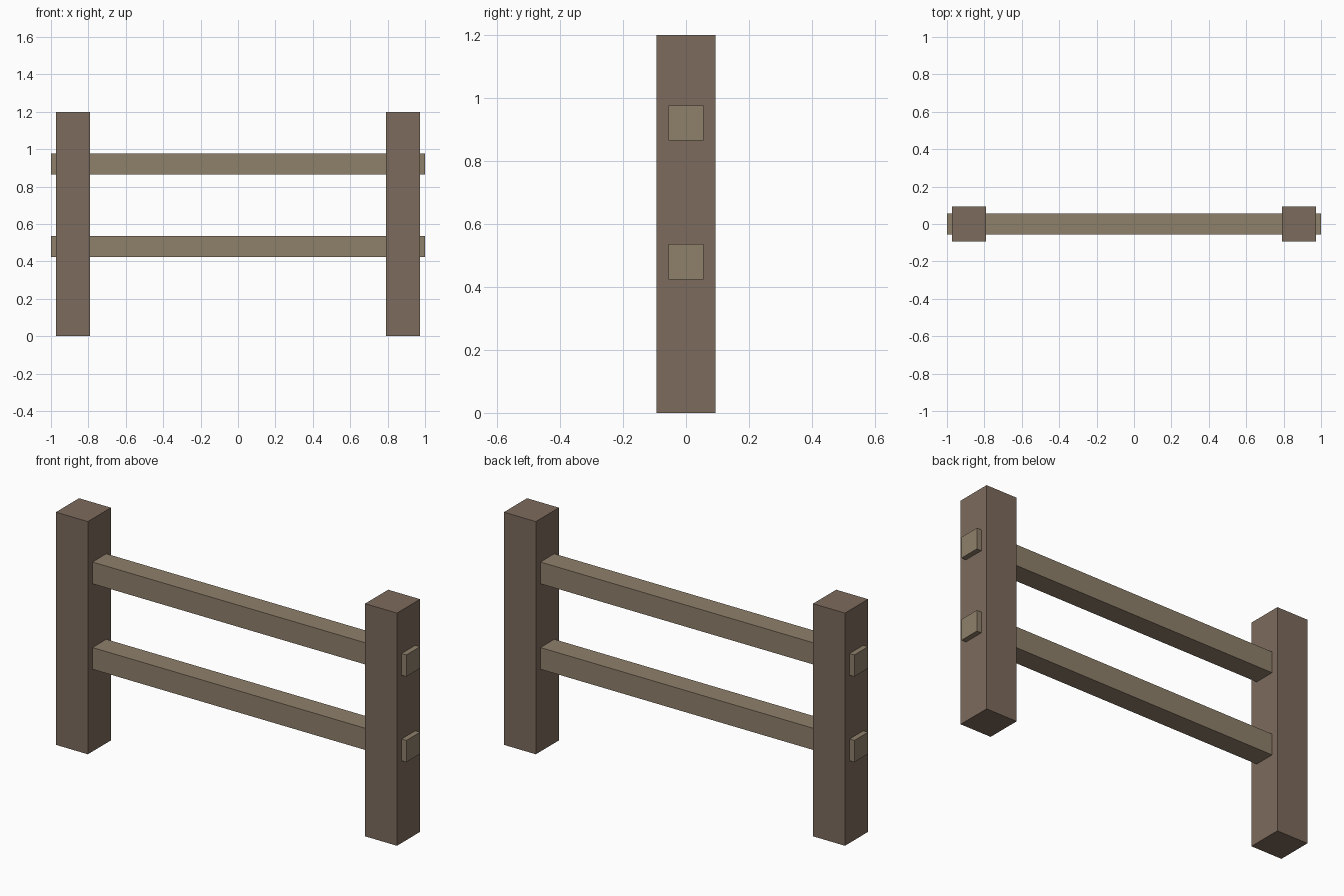
import bpy

if "Cube" in bpy.data.objects:
    bpy.data.objects.remove(bpy.data.objects["Cube"])


def material(name, color):
    mat = bpy.data.materials.new(name)
    mat.diffuse_color = (*color, 1)
    mat.use_nodes = True
    mat.node_tree.nodes["Principled BSDF"].inputs["Base Color"].default_value = mat.diffuse_color
    return mat


def box(name, center, size, mat):
    bpy.ops.mesh.primitive_cube_add(size=1, location=center)
    obj = bpy.context.object
    obj.name = name
    obj.scale = size
    bpy.ops.object.transform_apply(location=False, rotation=False, scale=True)
    obj.data.materials.append(mat)
    return obj


post_wood = material("post_wood", (0.205, 0.147, 0.109))
rail_wood = material("rail_wood", (0.275, 0.216, 0.147))

# Upright posts
for side, x in (("left", -0.882), ("right", 0.882)):
    box(f"{side}_post", (x, 0, 0.6), (0.182, 0.188, 1.2), post_wood)

# Rails running through both posts, ends poking out
for level, z in (("lower", 0.48), ("upper", 0.921)):
    box(f"{level}_rail", (0, 0, z), (2.0, 0.112, 0.112), rail_wood)
